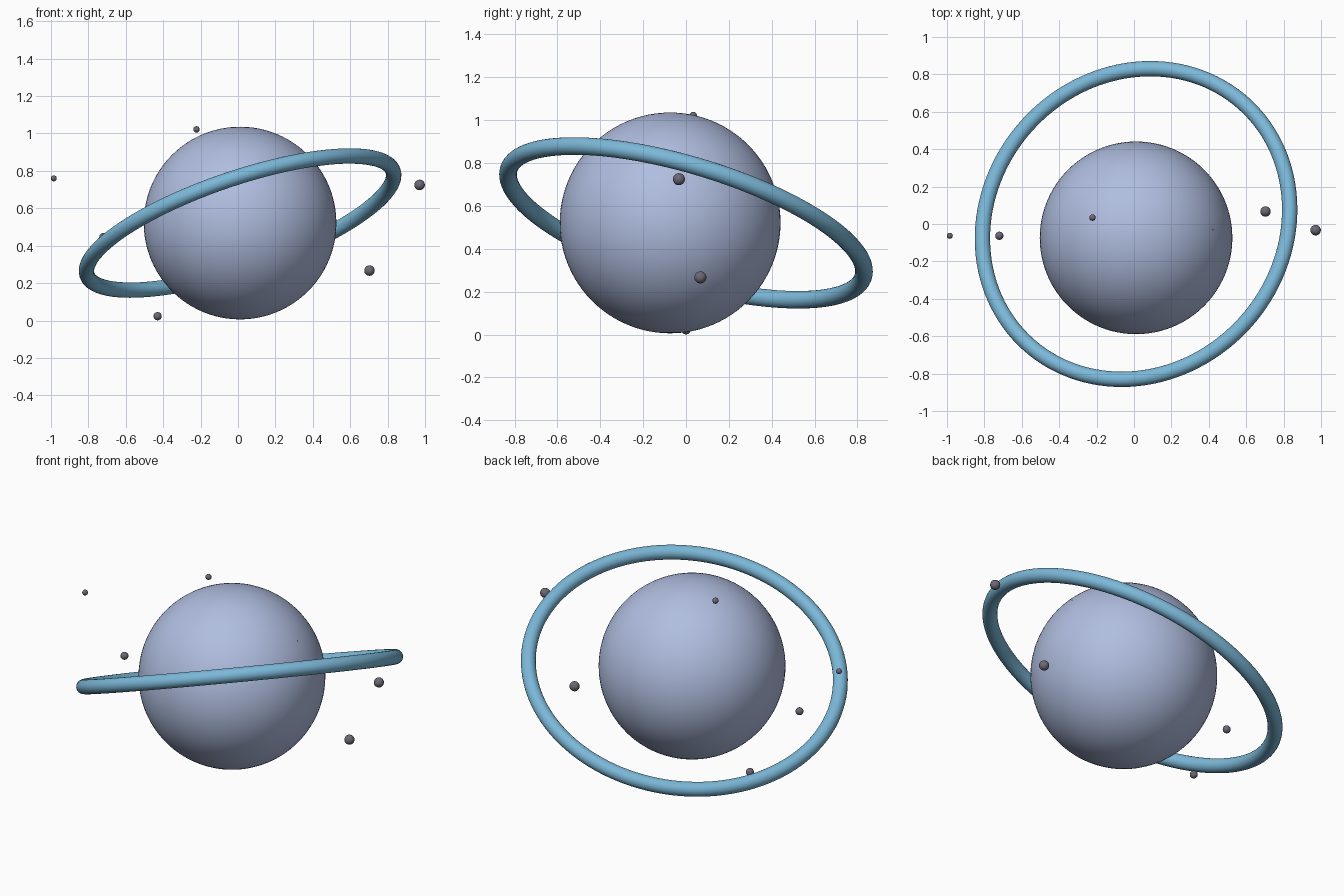
import bpy
from mathutils import Vector

cube = bpy.data.objects.get("Cube")
if cube:
    bpy.data.objects.remove(cube, do_unlink=True)


def make_material(name, rgb):
    mat = bpy.data.materials.new(name)
    mat.use_nodes = True
    mat.diffuse_color = (*rgb, 1)
    for node in mat.node_tree.nodes:
        if node.type == 'BSDF_PRINCIPLED':
            node.inputs["Base Color"].default_value = (*rgb, 1)
    return mat


def finish(name, mat):
    obj = bpy.context.object
    obj.name = name
    obj.data.name = name
    obj.data.materials.append(mat)
    bpy.ops.object.shade_smooth()
    return obj


def ball(name, centre, radius, mat, segments=32):
    bpy.ops.mesh.primitive_uv_sphere_add(
        segments=segments, ring_count=segments // 2, radius=radius, location=centre)
    return finish(name, mat)


pale_blue = make_material("pale blue", (0.43, 0.51, 0.74))
sky_blue = make_material("sky blue", (0.20, 0.48, 0.69))
dark_grey = make_material("dark grey", (0.15, 0.14, 0.18))

# Central planet
ball("planet", (0.011, -0.074, 0.521), 0.515, pale_blue, 96)

# Tilted ring around the planet
tilt = Vector((-0.31, 0.276, 0.91)).to_track_quat('Z', 'Y')
bpy.ops.mesh.primitive_torus_add(
    major_radius=0.864, minor_radius=0.041, major_segments=128, minor_segments=24,
    location=(0.011, 0, 0.521), rotation=tilt.to_euler())
finish("ring", sky_blue)

# Small moons: centre and radius; the last one barely breaks the planet's surface
moons = [
    ((0.971, -0.033, 0.725), 0.028),
    ((0.703, 0.067, 0.267), 0.028),
    ((-0.985, -0.063, 0.760), 0.016),
    ((-0.222, 0.034, 1.022), 0.017),
    ((-0.430, 0.0, 0.023), 0.022),
    ((-0.720, -0.063, 0.446), 0.022),
    ((0.405, -0.031, 0.817), 0.021),
]
for i, (centre, radius) in enumerate(moons, 1):
    ball(f"moon_{i}", centre, radius, dark_grey)
